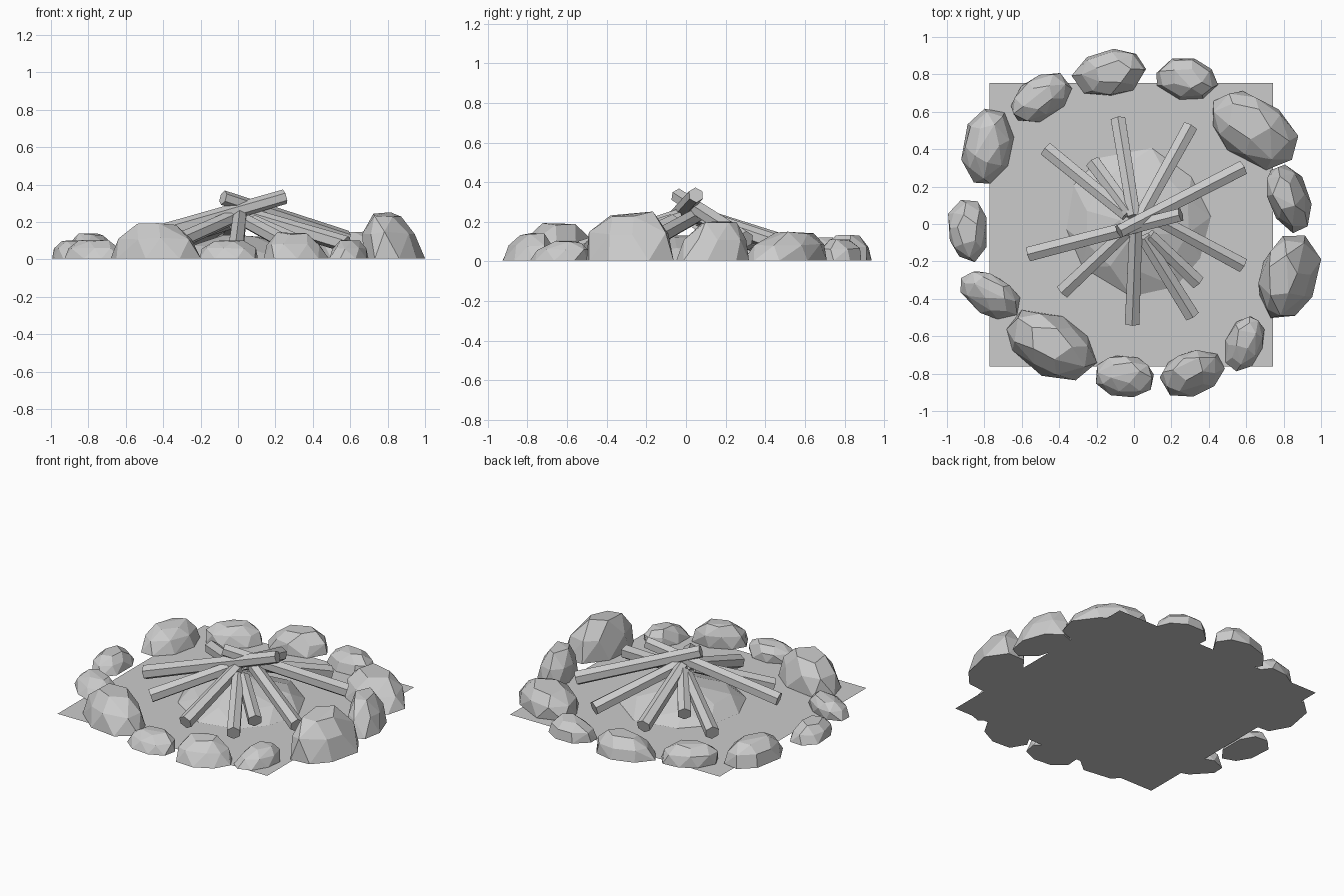
import bpy, bmesh, math, random
from mathutils import Vector

random.seed(4)
if "Cube" in bpy.data.objects:
    bpy.data.objects.remove(bpy.data.objects["Cube"], do_unlink=True)

GREY = (0.6, 0.6, 0.6, 1)
mat = bpy.data.materials.new("plain grey")
mat.use_nodes = True
mat.diffuse_color = GREY
mat.node_tree.nodes["Principled BSDF"].inputs["Base Color"].default_value = GREY


def finish(bm, name):
    bmesh.ops.recalc_face_normals(bm, faces=bm.faces)
    mesh = bpy.data.meshes.new(name)
    bm.to_mesh(mesh)
    bm.free()
    mesh.materials.append(mat)
    obj = bpy.data.objects.new(name, mesh)
    bpy.context.collection.objects.link(obj)
    return obj


def boulder(name, cx, cy, a, b, angle, h, dx=0, dy=0, sides=8, rings=((1, 0), (0.86, 0.55), (0.5, 0.95))):
    """Faceted stone: convex hull of shrinking, jittered ellipse rings."""
    bm = bmesh.new()
    turn = math.radians(angle)
    for radius, level in rings:
        count = sides if level < 0.9 else 5
        phase = random.uniform(0, 1)
        for i in range(count):
            t = math.tau * (i + phase + random.uniform(-0.15, 0.15)) / count
            r = radius * random.uniform(0.94, 1.04)
            u, v = a * r * math.cos(t), b * r * math.sin(t)
            x = cx + dx * level + u * math.cos(turn) - v * math.sin(turn)
            y = cy + dy * level + u * math.sin(turn) + v * math.cos(turn)
            z = h * level * random.uniform(0.93, 1.05) if level else 0
            bm.verts.new((x, y, z + 0.004))
    hull = bmesh.ops.convex_hull(bm, input=bm.verts)
    spare = {g for g in hull["geom_interior"] + hull["geom_unused"] if isinstance(g, bmesh.types.BMVert)}
    bmesh.ops.delete(bm, geom=list(spare), context="VERTS")
    bmesh.ops.dissolve_limit(bm, angle_limit=math.radians(9), verts=bm.verts, edges=bm.edges)
    return finish(bm, name)


def log(name, outer, inner, radius=0.045):
    """Six-sided stick between two points."""
    outer, inner = Vector(outer), Vector(inner)
    axis = inner - outer
    bm = bmesh.new()
    bmesh.ops.create_cone(bm, cap_ends=True, segments=6, radius1=radius,
                          radius2=radius * 0.88, depth=axis.length)
    obj = finish(bm, name)
    obj.location = (outer + inner) / 2
    obj.rotation_mode = "QUATERNION"
    obj.rotation_quaternion = axis.to_track_quat("Z", "Y")
    return obj


# Ground sheet
bm = bmesh.new()
bmesh.ops.create_grid(bm, x_segments=1, y_segments=1, size=0.758)
ground = finish(bm, "ground_sheet")
ground.location = (-0.014, -0.003, 0)

# Ash mound under the fire
boulder("ash_mound", 0.02, 0.01, 0.4, 0.39, 0, 0.13, sides=10,
        rings=((1, 0), (0.72, 0.5), (0.25, 0.95)))

# Ring of stones: x, y, half length, half width, angle, height, top shift
STONES = [
    (-.13, .81, .2, .13, 10, .13, .02, 0),
    (.28, .78, .17, .115, -8, .11),
    (.64, .5, .27, .17, -35, .15, -.03, .05),
    (.83, .14, .19, .115, 108, .2, -.03, .02),
    (.83, -.28, .24, .16, 75, .25, -.04, 0),
    (.59, -.64, .155, .1, 70, .1, .01, .04),
    (.31, -.8, .175, .12, 20, .14, -.02, .03),
    (-.05, -.82, .17, .115, -5, .1, 0, .03),
    (-.45, -.65, .265, .165, -30, .2, 0, .02),
    (-.77, -.385, .18, .11, -30, .1, 0, .04),
    (-.89, -.03, .175, .11, 95, .1),
    (-.78, .415, .215, .14, 78, .14, -.01, .02),
    (-.5, .675, .185, .115, 33, .12, -.01, 0),
]
for n, stone in enumerate(STONES, 1):
    boulder(f"ring_stone_{n}", *stone)

# Leaning sticks: outer end, inner end
STICKS = [
    ((-.56, -.16, .1), (.25, .05, .335)),
    ((.58, .3, .11), (-.08, -.04, .33)),
    ((-.085, .56, .07), (0, .04, .24)),
    ((.3, .52, .07), (.03, .03, .24)),
    ((-.47, .4, .07), (-.04, .05, .2)),
    ((-.22, .33, .1), (-.02, .06, .22)),
    ((-.38, -.36, .07), (-.04, -.04, .22)),
    ((-.01, -.53, .06), (.01, -.02, .23)),
    ((.31, -.49, .06), (.05, -.07, .2)),
    ((.58, -.22, .08), (.08, .05, .23)),
    ((.34, -.31, .08), (.08, -.06, .2)),
]
for n, (outer, inner) in enumerate(STICKS, 1):
    log(f"fire_stick_{n}", outer, inner)
